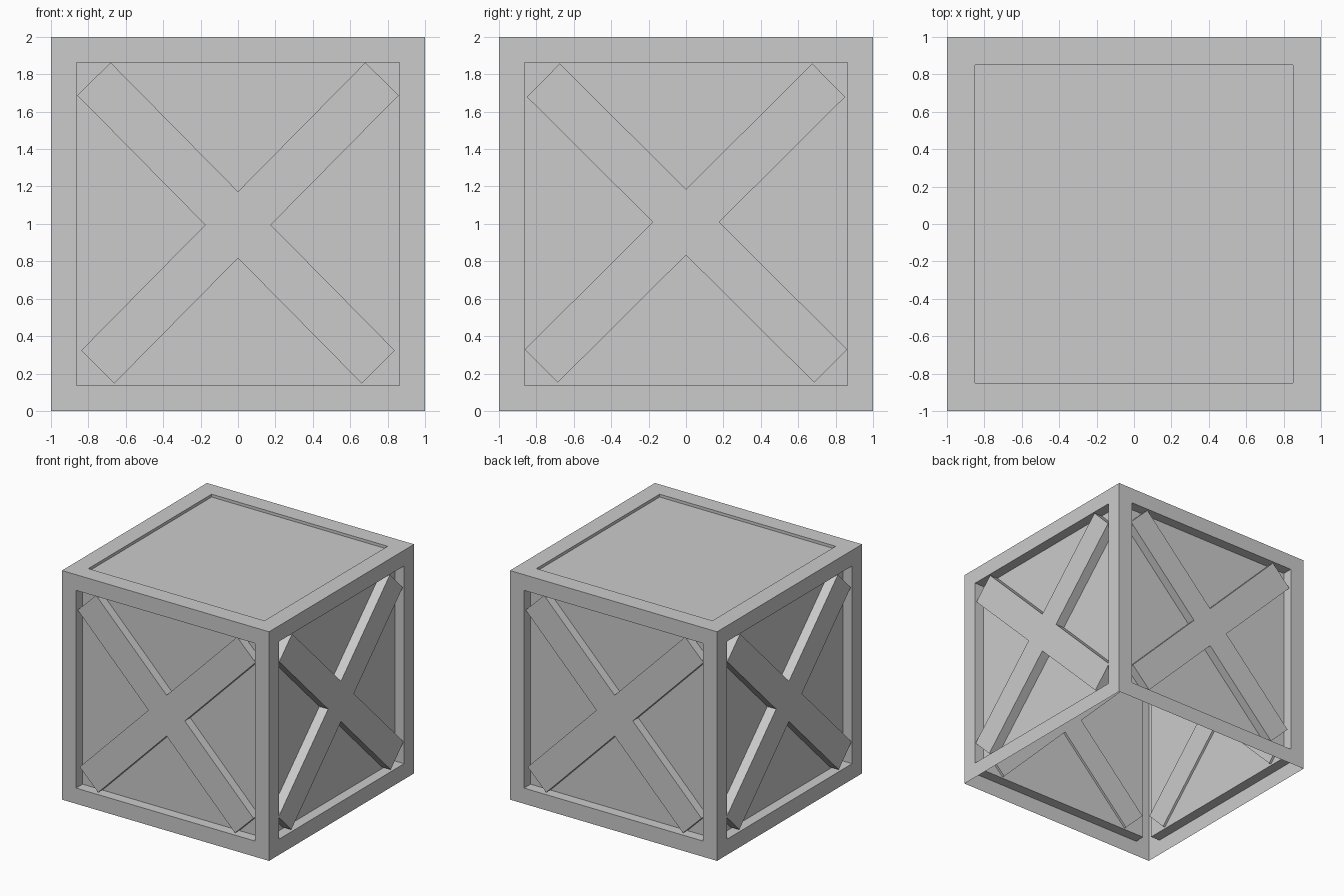
import bpy, bmesh, math
from mathutils import Matrix, Vector

if "Cube" in bpy.data.objects:
    bpy.data.objects.remove(bpy.data.objects["Cube"])


def finish(bm, name):
    bmesh.ops.recalc_face_normals
    mesh = bpy.data.meshes.new(name)
    bm.to_mesh(mesh)
    bm.free()
    obj = bpy.data.objects.new(name, mesh)
    bpy.context.collection.objects.link(obj)
    return obj


def recess(bm, faces, border, depth):
    """Inset each face, then sink it straight inward."""
    bmesh.ops.inset_individual(bm, faces=faces, thickness=border, use_even_offset=True)
    new = bmesh.ops.extrude_discrete_faces(bm, faces=faces)["faces"]
    for f in new:
        bmesh.ops.translate(bm, verts=f.verts, vec=-f.normal.copy() * depth)


# Crate shell: open underneath, sunken side panels and a shallow lid
bm = bmesh.new()
bmesh.ops.create_cube(bm, size=2, matrix=Matrix.Translation((0, 0, 1)))
bm.normal_update()
bottom = [f for f in bm.faces if f.normal.z < -0.5]
bmesh.ops.delete(bm, geom=bottom, context='FACES_ONLY')
sides = [f for f in bm.faces if abs(f.normal.z) < 0.5]
lid = [f for f in bm.faces if f.normal.z > 0.5]
recess(bm, sides, 0.137, 0.09)
recess(bm, lid, 0.15, 0.025)
finish(bm, "crate_shell")


# Diagonal brace on one wall, between two end points given as (across, height)
def brace(name, start, end, front, back, turn):
    a, b = Vector(start), Vector(end)
    d, mid = b - a, (a + b) / 2
    bm = bmesh.new()
    bmesh.ops.create_cube(bm, size=1)
    m = (Matrix.Rotation(turn, 4, 'Z')
         @ Matrix.Translation((mid.x, (front + back) / 2, mid.y))
         @ Matrix.Rotation(-math.atan2(d.y, d.x), 4, 'Y')
         @ Matrix.Diagonal((d.length, 0.25, 0.25, 1))
         @ Matrix.Diagonal((1, (back - front) / 0.25, 1, 1)))
    bmesh.ops.transform(bm, matrix=m, verts=bm.verts)
    finish(bm, name)


# Two crossing braces per wall; opposite walls match
for i, wall in enumerate(("front", "right", "back", "left")):
    if i % 2 == 0:
        top, low, front = (0.77, 1.775), (0.75, 0.235), -0.985
    else:
        top, low, front = (0.763, 1.768), (0.774, 0.24), -0.995
    for s, label in ((1, "rising"), (-1, "falling")):
        brace(f"{wall}_{label}_brace", (-s * low[0], low[1]), (s * top[0], top[1]),
              front, -0.89, i * math.pi / 2)
